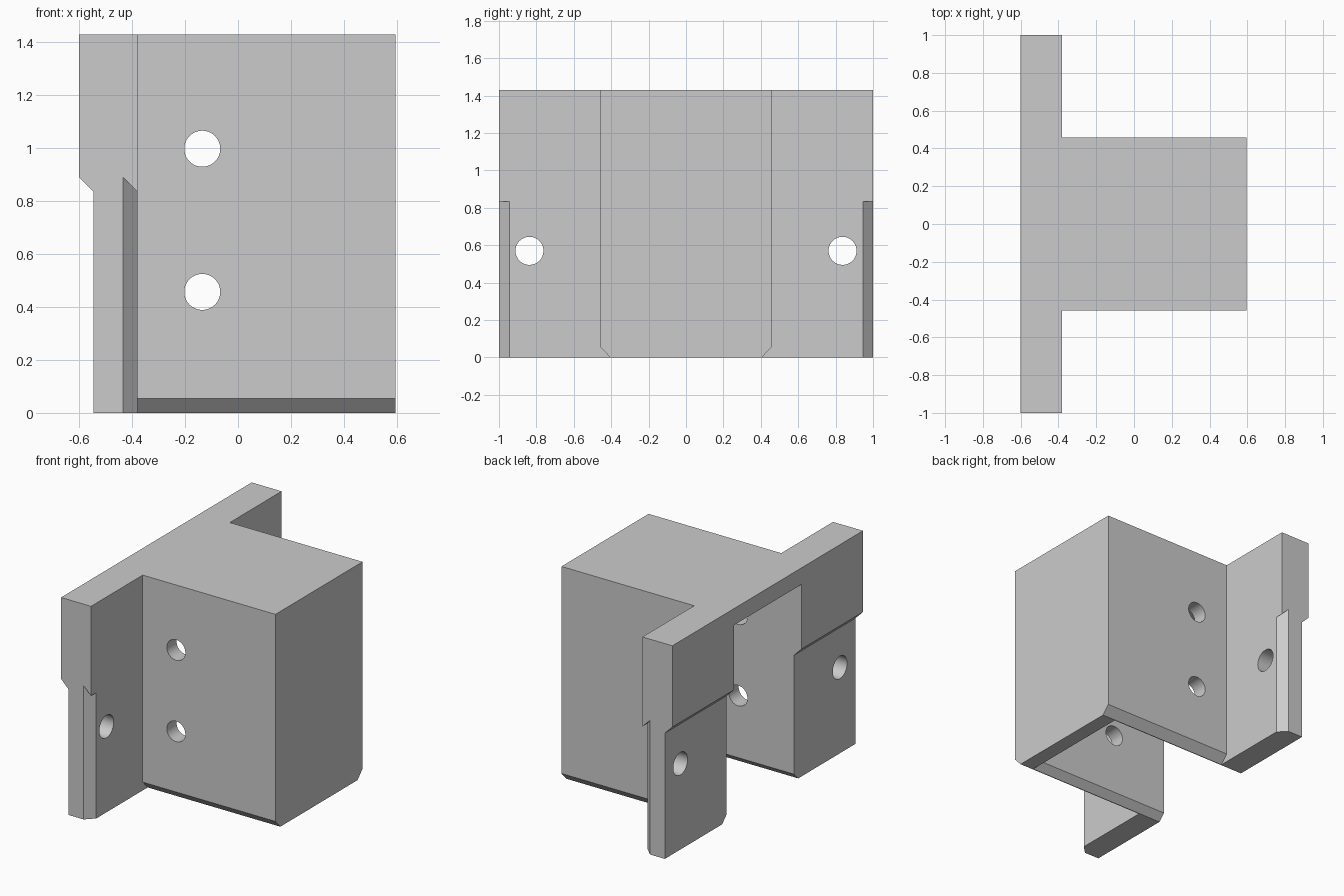
import bpy
import bmesh
import math
from mathutils import Vector

if "Cube" in bpy.data.objects:
    bpy.data.objects.remove(bpy.data.objects["Cube"], do_unlink=True)

# Main dimensions
TOP = 1.43
BACK, FLANGE, FRONT = -0.6, -0.38, 0.595
STEP, CHAMFER = 0.055, 0.055

grey = bpy.data.materials.new("plain grey")
grey.use_nodes = True
colour = (0.6, 0.6, 0.6, 1)
grey.diffuse_color = colour
grey.node_tree.nodes["Principled BSDF"].inputs["Base Color"].default_value = colour


def prism(name, points, direction):
    """Extrude a closed outline of 3D points along a direction."""
    bm = bmesh.new()
    face = bm.faces.new([bm.verts.new(p) for p in points])
    result = bmesh.ops.extrude_face_region(bm, geom=[face])
    moved = [v for v in result["geom"] if isinstance(v, bmesh.types.BMVert)]
    bmesh.ops.translate(bm, verts=moved, vec=Vector(direction))
    bmesh.ops.recalc_face_normals(bm, faces=bm.faces)
    mesh = bpy.data.meshes.new(name)
    bm.to_mesh(mesh)
    bm.free()
    obj = bpy.data.objects.new(name, mesh)
    bpy.context.collection.objects.link(obj)
    mesh.materials.append(grey)
    return obj


def drill(name, location, radius, rotation):
    bpy.ops.mesh.primitive_cylinder_add(vertices=48, radius=radius, depth=1.2,
                                        location=location, rotation=rotation)
    obj = bpy.context.object
    obj.name = name
    obj.data.materials.append(grey)
    return obj


def combine(target, tool, operation):
    """Apply a boolean and remove the tool."""
    mod = target.modifiers.new(operation.lower(), "BOOLEAN")
    mod.operation, mod.solver, mod.object = operation, "EXACT", tool
    bpy.context.view_layer.objects.active = target
    bpy.ops.object.modifier_apply(modifier=mod.name)
    bpy.data.objects.remove(tool, do_unlink=True)


# Mounting plate with a stepped back, running across y
outline = [(FLANGE, 0), (FLANGE, TOP), (BACK, TOP), (BACK, 0.89),
           (BACK + STEP, 0.89 - STEP), (BACK + STEP, 0)]
bracket = prism("hollow_bracket", [(x, -1, z) for x, z in outline], (0, 2, 0))

# Box body with chamfered lower edges, running along x
half = [(0.405, 0), (0.457, CHAMFER), (0.457, TOP)]
section = half + [(-y, z) for y, z in reversed(half)]
body = prism("box_body", [(-0.48, y, z) for y, z in section], (FRONT + 0.48, 0, 0))
combine(bracket, body, "UNION")

# Cavity open at the back and the bottom, flared at its lower edges
half = [(0.41, -0.01), (0.355, 0.045), (0.355, TOP - 0.11)]
section = half + [(-y, z) for y, z in reversed(half)]
cavity = prism("cavity_cutter", [(-0.8, y, z) for y, z in section], (1.295, 0, 0))
combine(bracket, cavity, "DIFFERENCE")

# Chamfered outer corners of the lower flanges, with a sloping upper end
for side in (-1, 1):
    corner = [(FLANGE - CHAMFER, 1), (FLANGE + 0.05, 1 - CHAMFER - 0.05),
              (FLANGE + 0.05, 1.05), (FLANGE - CHAMFER, 1.05)]
    notch = prism("notch_cutter", [(x, side * y, -0.1) for x, y in corner], (0, 0, 1))
    for v in notch.data.vertices:
        if v.co.z > 0:
            v.co.z = 0.835 + FLANGE - v.co.x
    combine(bracket, notch, "DIFFERENCE")

# Bolt holes through the flanges
for side in (-1, 1):
    hole = drill("flange_drill", (-0.4, side * 0.837, 0.57), 0.075, (0, math.pi / 2, 0))
    combine(bracket, hole, "DIFFERENCE")

# Bolt holes through both box walls
for z in (0.457, 0.998):
    hole = drill("wall_drill", (-0.135, 0, z), 0.068, (math.pi / 2, 0, 0))
    combine(bracket, hole, "DIFFERENCE")

# One material, smooth bores and crisp edges
bracket.data.materials.clear()
bracket.data.materials.append(grey)
for poly in bracket.data.polygons:
    poly.material_index = 0
bpy.ops.object.select_all(action="DESELECT")
bracket.select_set(True)
bpy.context.view_layer.objects.active = bracket
bpy.ops.object.shade_smooth_by_angle(angle=math.radians(30))
